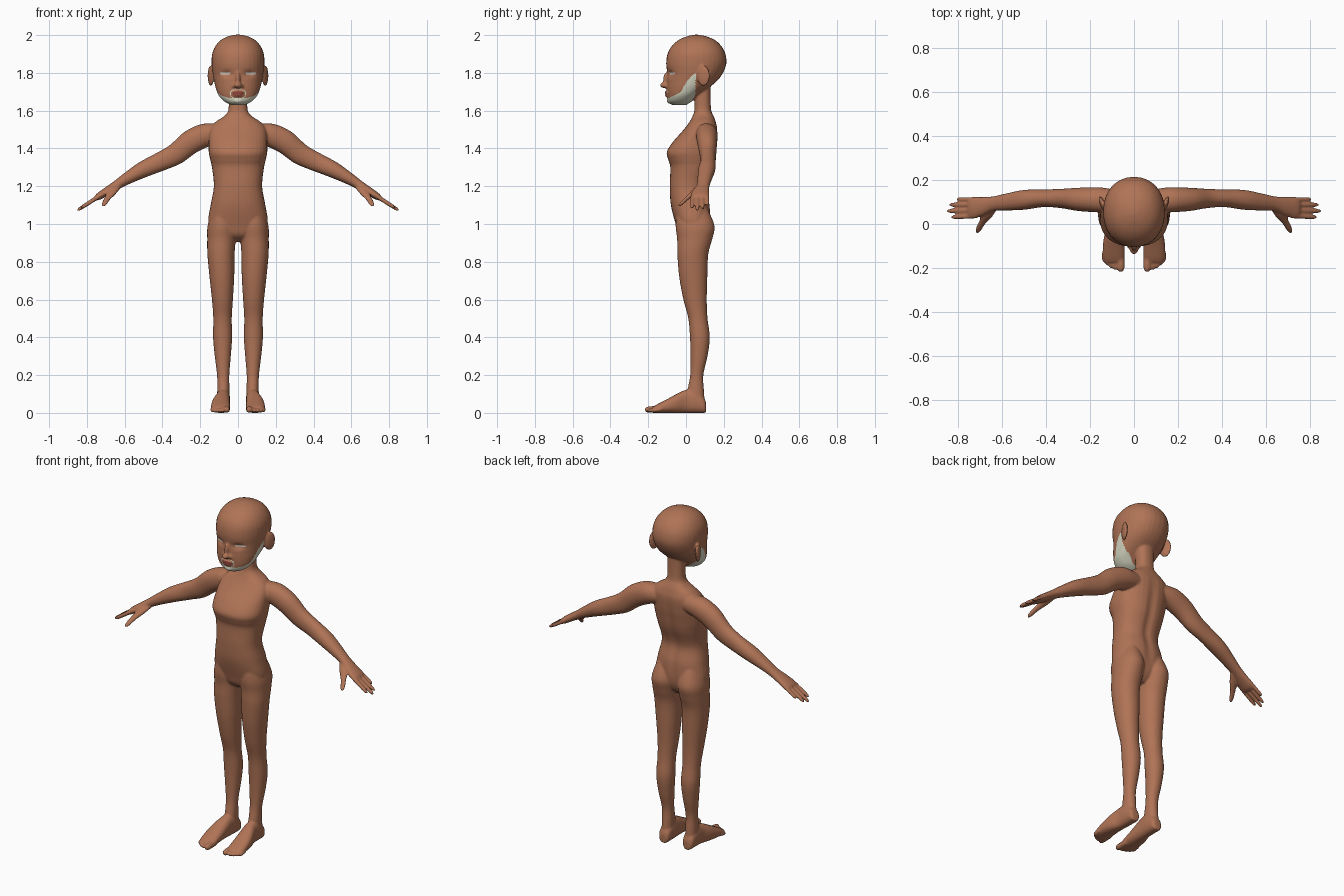
import bpy, bmesh, math
from mathutils import Vector, Matrix

X, Y, Z = Vector((1, 0, 0)), Vector((0, 1, 0)), Vector((0, 0, 1))
bm = bmesh.new()


def material(name, rgb):
    m = bpy.data.materials.new(name)
    m.diffuse_color = (*rgb, 1)
    return m


def spline(rows, steps=5):
    """Catmull-Rom through rows of (x, y, z, radius_u, radius_v)."""
    out = []
    for i in range(len(rows) - 1):
        quad = (rows[max(i - 1, 0)], rows[i], rows[i + 1], rows[min(i + 2, len(rows) - 1)])
        for s in range(steps):
            t = s / steps
            out.append([0.5 * (2 * b + (c - a) * t + (2 * a - 5 * b + 4 * c - d) * t * t
                               + (3 * b - a - 3 * c + d) * t ** 3) for a, b, c, d in zip(*quad)])
    return out + [list(rows[-1])]


def loft(rows, u, v, p=2.0, sides=(1,), n=32):
    """Skin superellipse rings; sides=(1, -1) also makes the mirror copy."""
    for sx in sides:
        rings = []
        for x, y, z, ru, rv in spline(rows):
            ring = []
            for k in range(n):
                c, s = math.cos(math.tau * k / n), math.sin(math.tau * k / n)
                c = math.copysign(abs(c) ** (2 / p), c) * max(ru, 0.002)
                s = math.copysign(abs(s) ** (2 / p), s) * max(rv, 0.002)
                q = Vector((x, y, z)) + u * c + v * s
                ring.append(bm.verts.new((q.x * sx, q.y, q.z)))
            rings.append(ring)
        for r0, r1 in zip(rings, rings[1:]):
            for k in range(n):
                bm.faces.new((r0[k], r0[(k + 1) % n], r1[(k + 1) % n], r1[k]))
        bm.faces.new(rings[0])
        bm.faces.new(rings[-1])


def digit(a, b, r, u, v):
    """Rounded finger or toe from a to b, on both sides."""
    a, b = Vector(a), Vector(b)
    loft([(*a.lerp(b, t), r * k, r * k) for t, k in
          ((0, 1), (0.45, 1), (0.8, 0.93), (0.94, 0.7), (1, 0.3))], u, v, sides=(1, -1), n=14)


def blob(center, size, rot=0.0):
    m = Matrix.Translation(center) @ Matrix.Rotation(rot, 4, 'Z') @ Matrix.Diagonal((*size, 1))
    bmesh.ops.create_uvsphere(bm, u_segments=24, v_segments=16, radius=1, matrix=m)


def slices(rows):
    """(z, y front, y back, half width) to loft rows."""
    return [(0, (f + b) / 2, z, w, (b - f) / 2) for z, f, b, w in rows]


# torso and neck
loft(slices([(0.905, 0.01, 0.08, 0.05), (0.94, -0.035, 0.11, 0.11), (1.0, -0.055, 0.128, 0.157),
             (1.1, -0.08, 0.127, 0.145), (1.2, -0.086, 0.108, 0.128), (1.3, -0.083, 0.138, 0.138),
             (1.34, -0.094, 0.148, 0.147), (1.38, -0.102, 0.155, 0.155), (1.43, -0.073, 0.163, 0.155),
             (1.5, -0.012, 0.167, 0.15), (1.54, 0.018, 0.158, 0.12), (1.57, 0.034, 0.147, 0.075),
             (1.6, 0.044, 0.134, 0.052), (1.66, 0.045, 0.13, 0.049), (1.73, 0.04, 0.13, 0.05)]),
     X, Y, 2.35)

# head with face details
loft(slices([(1.63, -0.073, 0.0, 0.035), (1.648, -0.094, 0.03, 0.072), (1.68, -0.1, 0.065, 0.102),
             (1.72, -0.103, 0.12, 0.118), (1.76, -0.101, 0.167, 0.128), (1.8, -0.1, 0.196, 0.135),
             (1.85, -0.105, 0.214, 0.14), (1.9, -0.098, 0.209, 0.137), (1.94, -0.077, 0.189, 0.121),
             (1.972, -0.042, 0.156, 0.093), (1.992, 0.0, 0.112, 0.056), (2.002, 0.04, 0.07, 0.018)]),
     X, Y, 2.15)
blob((0, -0.112, 1.735), (0.021, 0.026, 0.016))      # nose tip
blob((0, -0.1, 1.765), (0.013, 0.022, 0.04))         # nose bridge
blob((0, -0.099, 1.698), (0.032, 0.014, 0.009))      # upper lip
blob((0, -0.098, 1.682), (0.028, 0.014, 0.009))      # lower lip
blob((0, -0.085, 1.655), (0.028, 0.018, 0.018))      # chin
for sx in (1, -1):
    blob((sx * 0.144, 0.092, 1.785), (0.012, 0.036, 0.055), -sx * 0.35)   # ear
    blob((sx * 0.02, -0.1, 1.73), (0.011, 0.014, 0.01))                   # nostril

# legs: z, x inner, x outer, y front, y back
legs = [(1.08, 0.03, 0.135, -0.05, 0.115), (0.99, 0.008, 0.161, -0.055, 0.151),
        (0.92, 0.012, 0.163, -0.047, 0.139), (0.84, 0.018, 0.162, -0.046, 0.118),
        (0.72, 0.02, 0.151, -0.036, 0.113), (0.6, 0.027, 0.138, -0.014, 0.11),
        (0.5, 0.033, 0.131, 0.012, 0.114), (0.4, 0.031, 0.132, 0.021, 0.126),
        (0.3, 0.038, 0.123, 0.024, 0.114), (0.2, 0.046, 0.111, 0.022, 0.092),
        (0.12, 0.045, 0.11, 0.008, 0.095), (0.05, 0.045, 0.112, 0.0, 0.1)]
loft([((a + b) / 2, (f + k) / 2, z, (b - a) / 2, (k - f) / 2) for z, a, b, f, k in legs],
     X, Y, 2.1, (1, -1))

# feet: y, x centre, half width, height
feet = [(0.107, 0.078, 0.018, 0.05), (0.095, 0.078, 0.032, 0.08), (0.05, 0.078, 0.037, 0.12),
        (0.0, 0.08, 0.038, 0.122), (-0.05, 0.088, 0.046, 0.1), (-0.1, 0.092, 0.05, 0.073),
        (-0.15, 0.092, 0.049, 0.047), (-0.175, 0.09, 0.042, 0.032)]
loft([(x, y, h / 2, w, h / 2) for y, x, w, h in feet], X, Z, 2.4, (1, -1))
for x, y, r in ((0.06, -0.218, 0.018), (0.086, -0.209, 0.0125), (0.105, -0.201, 0.012),
                (0.121, -0.188, 0.012), (0.134, -0.174, 0.012)):
    digit((x, -0.13, 0.02), (x, y, r * 0.95), r, X, Z)

# arms down to the knuckles
V = Vector((0.545, 0, 0.838))
loft([(0.08, 0.105, 1.485, 0.05, 0.055), (0.16, 0.11, 1.475, 0.057, 0.064),
      (0.25, 0.112, 1.434, 0.053, 0.063), (0.33, 0.116, 1.37, 0.044, 0.057),
      (0.41, 0.117, 1.33, 0.04, 0.051), (0.5, 0.11, 1.289, 0.045, 0.044),
      (0.58, 0.1, 1.245, 0.039, 0.033), (0.64, 0.092, 1.208, 0.034, 0.025),
      (0.69, 0.08, 1.176, 0.043, 0.022), (0.735, 0.074, 1.147, 0.05, 0.019),
      (0.752, 0.073, 1.136, 0.045, 0.013)], Y, V, 2.1, (1, -1))

# fingers and thumb
for y0, x, y1, r in ((0.112, 0.806, 0.113, 0.0105), (0.087, 0.84, 0.088, 0.0115),
                     (0.062, 0.852, 0.059, 0.0115), (0.037, 0.832, 0.031, 0.0115)):
    digit((0.715, y0, 1.16), (x, y1, 1.208 - 0.645 * (x - 0.64)), r, Y, V)
loft([(0.635, 0.08, 1.205, 0.016, 0.018), (0.665, 0.045, 1.172, 0.022, 0.019),
      (0.69, 0.008, 1.138, 0.015, 0.014), (0.708, -0.025, 1.108, 0.012, 0.012),
      (0.716, -0.042, 1.094, 0.005, 0.005)], Vector((0.84, 0.54, 0)), V, 2, (1, -1), 16)

# fuse everything into one smooth skin
bmesh.ops.recalc_face_normals(bm, faces=bm.faces[:])
me = bpy.data.meshes.new("body")
bm.to_mesh(me)
bm.free()
body = bpy.data.objects.new("body", me)
bpy.context.collection.objects.link(body)
bpy.context.view_layer.objects.active = body
body.select_set(True)
fuse = body.modifiers.new("fuse", 'REMESH')
fuse.mode = 'VOXEL'
fuse.voxel_size = 0.005
soft = body.modifiers.new("soften", 'SMOOTH')
soft.factor, soft.iterations = 0.5, 7
for name in ("fuse", "soften"):
    bpy.ops.object.modifier_apply(modifier=name)
me = body.data

# press in the eye sockets and the spine groove
for v in me.vertices:
    x, y, z = v.co
    if z > 1.7 and y < 0:
        v.co.y += 0.012 * math.exp(-((abs(x) - 0.06) / 0.028) ** 2 - ((z - 1.795) / 0.017) ** 2)
    elif 0.95 < z < 1.55 and y > 0.08:
        v.co.y -= 0.009 * math.exp(-(x / 0.025) ** 2) * math.sin(math.pi * (z - 0.95) / 0.6)

# colours
for m in (material("brown skin", (0.43, 0.172, 0.092)), material("pale beard", (0.70, 0.70, 0.56)),
          material("lip red", (0.30, 0.07, 0.05)), material("eye white", (0.75, 0.73, 0.65))):
    me.materials.append(m)
edge = [(-0.2, 1.664), (-0.09, 1.668), (-0.03, 1.695), (0.01, 1.765), (0.045, 1.797), (0.06, 1.797)]


def beard_top(y):
    for (y0, z0), (y1, z1) in zip(edge, edge[1:]):
        if y0 <= y < y1:
            return z0 + (z1 - z0) * (y - y0) / (y1 - y0)
    return 0


for f in me.polygons:
    x, y, z = f.center
    f.use_smooth = True
    if z < 1.62 or y > 0.06:
        continue
    ring = (x / 0.042) ** 2 + ((z - 1.69) / 0.026) ** 2
    if z < beard_top(y) and y < min(0.05, 0.02 + (z - 1.635) * 0.6):
        f.material_index = 1
    elif y < -0.06 and 0.85 < ring < 1.08:
        f.material_index = 1
    elif y < -0.09 and (x / 0.03) ** 2 + ((z - 1.69) / 0.013) ** 2 < 1:
        f.material_index = 2
    elif y < -0.03 and ((abs(x) - 0.068) / 0.03) ** 2 + ((z - 1.798) / 0.006) ** 2 < 1:
        f.material_index = 3
